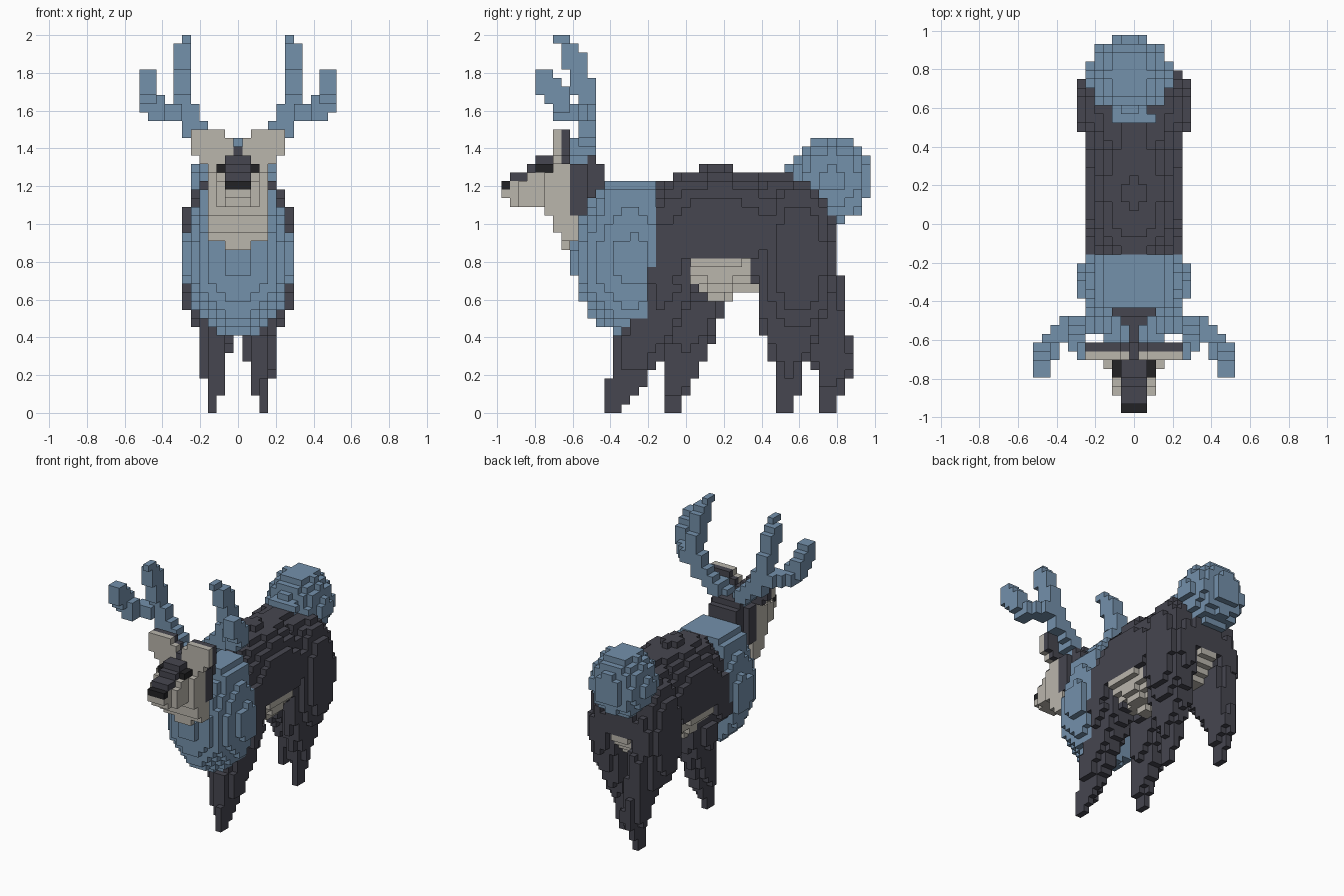
import bpy
import bmesh
from math import floor, ceil
from mathutils import Vector

if "Cube" in bpy.data.objects:
    bpy.data.objects.remove(bpy.data.objects["Cube"], do_unlink=True)

UNIT = 1 / 22          # edge of one block
MID = 21               # block row that lies on y = 0

# Flat colours
PALETTE = {
    "charcoal_fur": (0.061, 0.061, 0.079),
    "slate_blue": (0.174, 0.281, 0.406),
    "cream_fur": (0.49, 0.465, 0.415),
    "black": (0.016, 0.016, 0.018),
}
MATS = {}
for title, rgb in PALETTE.items():
    m = bpy.data.materials.new(title)
    m.use_nodes = True
    m.diffuse_color = (*rgb, 1)
    m.node_tree.nodes["Principled BSDF"].inputs["Base Color"].default_value = (*rgb, 1)
    MATS[title] = m
DARK, BLUE, CREAM, BLACK = PALETTE

blocks = {}            # (i, j, k) -> (part, colour)


def box(lo, hi):
    """All blocks between two corners, inclusive."""
    return [(i, j, k) for i in range(lo[0], hi[0] + 1)
            for j in range(lo[1], hi[1] + 1) for k in range(lo[2], hi[2] + 1)]


def ball(c, r):
    """Blocks whose centres lie in an ellipsoid."""
    lo = [ceil(a - b) for a, b in zip(c, r)]
    hi = [floor(a + b) for a, b in zip(c, r)]
    return [p for p in box(lo, hi) if p[2] >= 0
            and sum(((a - b) / s) ** 2 for a, b, s in zip(p, c, r)) <= 1]


def limb(path, steps=16):
    """Tapered limb through (centre, side radius, radius) stations."""
    out = set()
    for (c0, w0, r0), (c1, w1, r1) in zip(path, path[1:]):
        for n in range(steps + 1):
            t = n / steps
            r = r0 + (r1 - r0) * t
            out.update(ball(Vector(c0).lerp(Vector(c1), t), (w0 + (w1 - w0) * t, r, r)))
    return out


def stroke(path, steps=8):
    """Two-block-thick stroke through a list of corners."""
    out = set()
    for a, b in zip(path, path[1:]):
        for n in range(steps + 1):
            p = [round(v) for v in Vector(a).lerp(Vector(b), n / steps)]
            out.update(box(p, [v + 1 for v in p]))
    return out


def mirror(cells):
    return [(-i, j, k) for i, j, k in cells]


def put(part, cells, colour):
    """Add blocks; colour is a name or a rule of the block position."""
    for p in cells:
        blocks[p] = (part, colour(*p) if callable(colour) else colour)


def in_mane(j, k):
    return j <= (17 if k >= 17 else 16)


def coat(i, j, k):
    """Blue chest, pale belly, dark elsewhere."""
    if in_mane(j, k):
        return BLUE
    belly = j >= 22 and k < 18 and (j <= 28 or abs(i) <= 2)
    return CREAM if belly else DARK


# Body: barrel, rump, shoulders and hips
put("body", ball((0, 24.8, 20.5), (5.9, 10.8, 7.65)), coat)
put("body", ball((0, 32.5, 20.3), (5.5, 6.5, 7.2)), coat)
shoulder = ball((3, 18, 18), (2.8, 4, 5))
hip = ball((3.9, 34.2, 17.5), (2.9, 4.2, 8.8))
for flip in (list, mirror):
    put("body", flip(shoulder), coat)
    put("body", flip(hip), DARK)

# Legs in a walking pose
leg_paths = {
    "left_front_leg": [((3, 12.5, 0), .6, 1), ((2.7, 14, 3.5), 1.2, 2), ((2.6, 15.2, 6.5), 1.7, 2.9),
                       ((2.6, 18.8, 14), 2.7, 3.3)],
    "right_front_leg": [((-3, 19.5, 0), .6, 1), ((-2.7, 19.9, 3.5), 1.3, 1.9), ((-2.7, 21, 7), 1.7, 2.6),
                        ((-2.6, 22.2, 13), 2.7, 3.5)],
    "left_hind_leg": [((3, 32.5, 0), .6, 1), ((2.8, 33, 5), 1.3, 1.7), ((3, 33.3, 10), 2, 3.5),
                      ((3.4, 33.5, 15), 2.3, 4.6)],
    "right_hind_leg": [((-3, 37.5, 0), .6, 1), ((-2.8, 38.2, 5.5), 1.4, 2.3), ((-3, 36.5, 10), 2, 3.2),
                       ((-3.4, 34.8, 14), 2.3, 4.4)],
}
for part, path in leg_paths.items():
    put(part, limb(path), DARK)

# Mane: hanging ruff, nape and flat withers
for lump in (ball((0, 14.7, 17.2), (6.35, 6.9, 8.8)), ball((0, 14.5, 21), (5.5, 5.5, 5.8)),
             box((-4, 12, 24), (4, 17, 25)), box((-3, 12, 26), (3, 17, 26))):
    put("mane", [p for p in lump if in_mane(*p[1:])], BLUE)

# Tail
put("tail", ball((-.5, 38, 26.7), (4.7, 4.7, 5.1)), BLUE)
put("tail", box((-2, 33, 28), (2, 33, 28)), BLUE)

# Head: dark back of skull, pale cheeks and beard
put("head", box((-3, 8, 23), (3, 9, 28)), DARK)
put("head", box((-2, 8, 25), (2, 10, 29)), DARK)
put("head", box((-2, 11, 26), (2, 11, 28)), DARK)
put("head", box((-3, 5, 23), (3, 7, 27)), CREAM)
put("head", box((-3, 6, 28), (3, 7, 28)), CREAM)
put("head", box((-3, 6, 21), (3, 8, 22)), CREAM)
put("head", box((-3, 7, 20), (3, 8, 20)), CREAM)
put("head", box((-1, 7, 19), (1, 7, 19)), CREAM)

# Muzzle with dark bridge, nose and eyes
put("muzzle", box((-2, 2, 24), (2, 4, 26)), CREAM)
put("muzzle", box((-2, 3, 27), (2, 4, 27)), CREAM)
put("muzzle", box((-1, 1, 24), (1, 1, 26)), CREAM)
put("muzzle", box((-1, 0, 25), (1, 0, 25)), CREAM)
put("bridge", box((-1, 1, 27), (1, 2, 27)), DARK)
put("bridge", box((-1, 3, 28), (1, 7, 28)), DARK)
put("bridge", box((-1, 4, 29), (1, 7, 29)), DARK)
put("bridge", box((0, 6, 30), (0, 7, 30)), DARK)
put("nose", box((-1, 0, 26), (1, 0, 26)), BLACK)
eye = box((2, 4, 28), (2, 5, 28))

# Ears: pale in front, dark behind
ear = box((2, 6, 30), (5, 7, 32)) + box((2, 6, 29), (4, 7, 29)) + box((1, 6, 30), (1, 7, 31))

# Antlers: main beam, tip and outer tine
antler = stroke([(1, 8, 29), (2, 9, 30), (4, 9, 32), (5, 9, 32), (6, 9, 36),
                 (6, 8, 38), (6, 8, 39), (6, 7, 41)])
antler.update(box((6, 6, 43), (6, 7, 43)))
antler |= stroke([(6, 9, 34), (8, 8, 34), (9, 7, 34), (9, 6, 35), (10, 6, 35), (10, 5, 36), (10, 4, 38)])

for side, flip in (("left", list), ("right", mirror)):
    put(side + "_antler", flip(antler), BLUE)
    put(side + "_ear", flip(ear), lambda i, j, k: CREAM if j == 6 else DARK)
    put(side + "_eye", flip(eye), BLACK)

# Corner offsets of the six block sides
SIDES = []
for axis in range(3):
    for sign in (-1, 1):
        u, v = (axis + 1) % 3, (axis + 2) % 3
        corners = []
        for a, b in ((-1, -1), (1, -1), (1, 1), (-1, 1))[::sign]:
            c = [0, 0, 0]
            c[axis], c[u], c[v] = sign, a, b
            corners.append(c)
        normal = [0, 0, 0]
        normal[axis] = sign
        SIDES.append((normal, corners))


def build(part):
    """Turn the exposed block sides of one part into a mesh object."""
    bm = bmesh.new()
    used = []
    verts = {}
    for p, (owner, colour) in blocks.items():
        if owner != part:
            continue
        if colour not in used:
            used.append(colour)
        for normal, corners in SIDES:
            if tuple(a + b for a, b in zip(p, normal)) in blocks:
                continue
            ring = []
            for c in corners:
                key = tuple(2 * a + b for a, b in zip(p, c))
                if key not in verts:
                    x, y, z = key
                    verts[key] = bm.verts.new((x * UNIT / 2, (y / 2 - MID) * UNIT, (z + 1) * UNIT / 2))
                ring.append(verts[key])
            bm.faces.new(ring).material_index = used.index(colour)
    mesh = bpy.data.meshes.new(part)
    bm.to_mesh(mesh)
    bm.free()
    for colour in used:
        mesh.materials.append(MATS[colour])
    bpy.context.scene.collection.objects.link(bpy.data.objects.new(part, mesh))


for part in sorted({owner for owner, _ in blocks.values()}):
    build(part)
